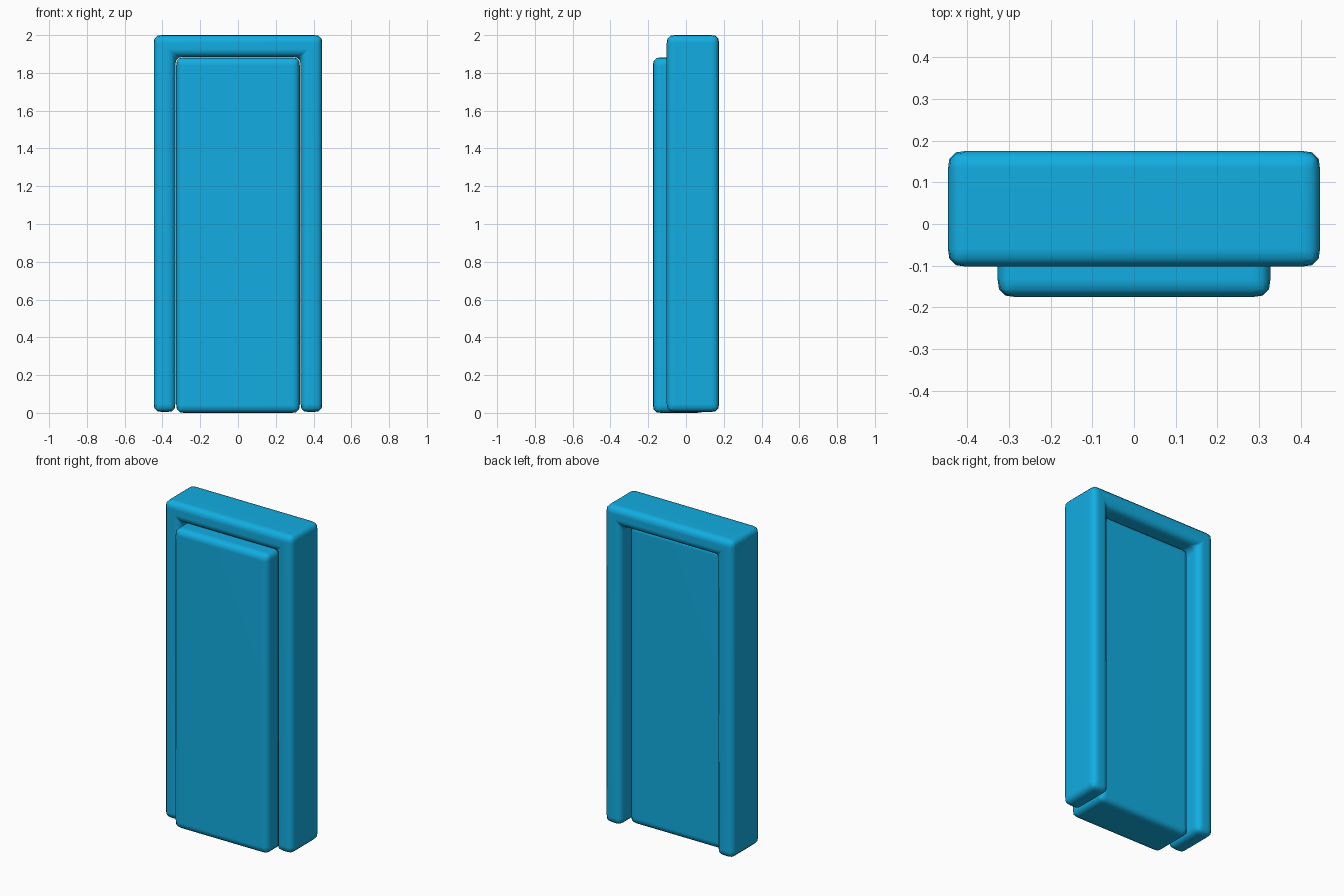
import bpy, bmesh

if "Cube" in bpy.data.objects:
    bpy.data.objects.remove(bpy.data.objects["Cube"])

mat = bpy.data.materials.new("blue")
mat.diffuse_color = (0.006, 0.42, 0.76, 1)
mat.use_nodes = True
mat.node_tree.nodes["Principled BSDF"].inputs["Base Color"].default_value = mat.diffuse_color


def soft_panel(name, outline, y0, y1):
    """Extrude an x/z outline along y and round every edge softly."""
    bm = bmesh.new()
    face = bm.faces.new([bm.verts.new((x, y0, z)) for x, z in outline])
    new = bmesh.ops.extrude_face_region(bm, geom=[face])["geom"]
    moved = [v for v in new if isinstance(v, bmesh.types.BMVert)]
    bmesh.ops.translate(bm, verts=moved, vec=(0, y1 - y0, 0))
    bmesh.ops.recalc_face_normals(bm, faces=bm.faces)
    mesh = bpy.data.meshes.new(name)
    bm.to_mesh(mesh)
    bm.free()
    mesh.materials.append(mat)
    mesh.shade_smooth()
    obj = bpy.data.objects.new(name, mesh)
    bpy.context.collection.objects.link(obj)
    bev = obj.modifiers.new("soft edges", 'BEVEL')
    bev.width = 0.042
    bev.segments = 3
    bev.profile = 0.6
    bev.limit_method = 'NONE'
    bev.use_clamp_overlap = False
    obj.modifiers.new("weighted normals", 'WEIGHTED_NORMAL')
    return obj


# Surround: upside-down U with two legs and a lintel
half = [(0.332, 1.885), (0.332, 0.005), (0.446, 0.005), (0.446, 2.0)]
soft_panel("door_frame", half + [(-x, z) for x, z in reversed(half)], -0.102, 0.175)

# Door slab: stands proud at the front, recessed at the back
soft_panel("door", [(-0.327, 0), (0.327, 0), (0.327, 1.882), (-0.327, 1.882)], -0.175, 0.10)
